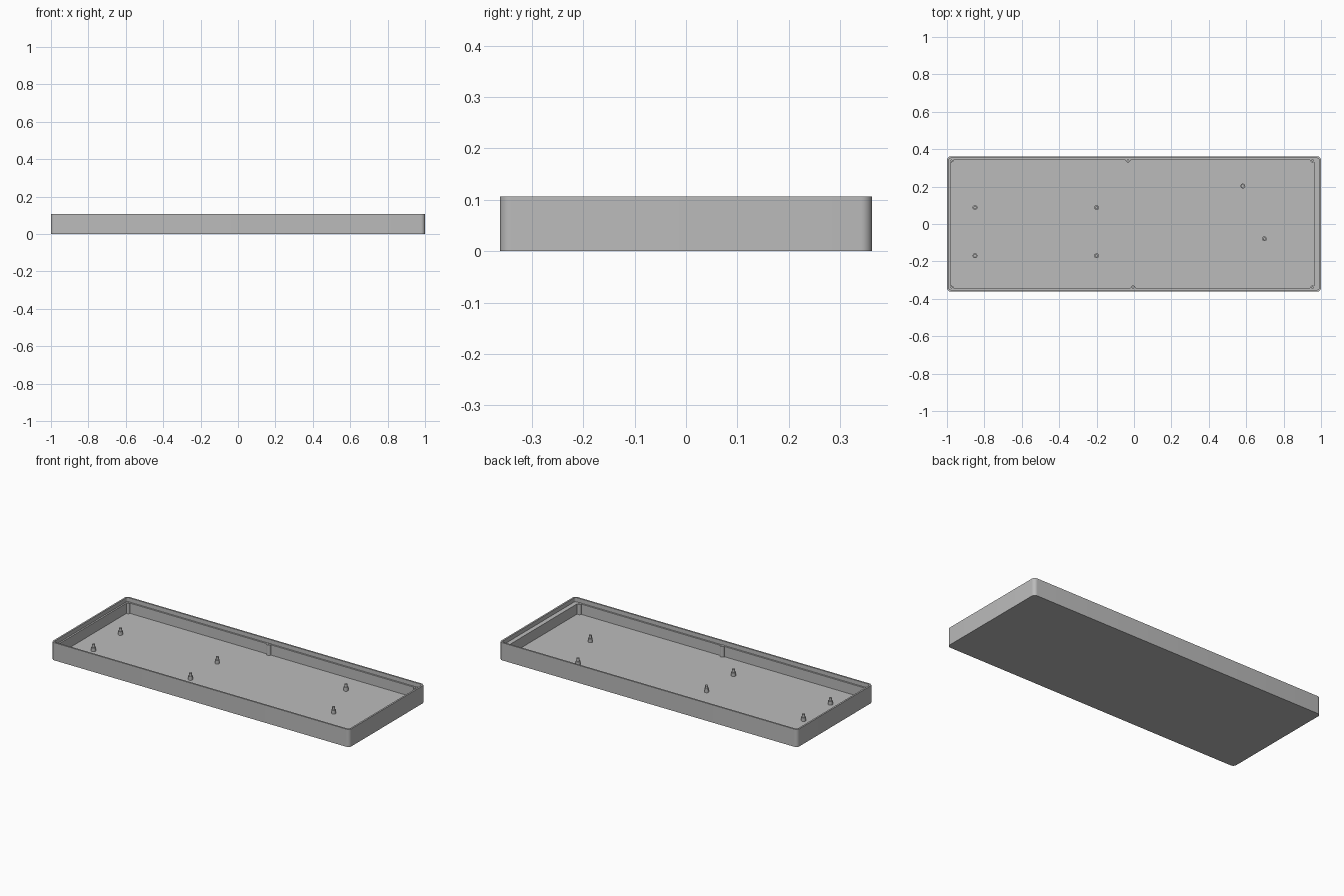
import bpy, bmesh
from math import sin, cos, pi

cube = bpy.data.objects.get("Cube")
if cube:
    bpy.data.objects.remove(cube)

HX, HY, TOP = 1.0, 0.362, 0.107
FLOOR, LEDGE = 0.02, 0.082

grey = bpy.data.materials.new("plain grey")
grey.use_nodes = True
COLOUR = (0.5, 0.5, 0.5, 1)
grey.diffuse_color = COLOUR
grey.node_tree.nodes["Principled BSDF"].inputs["Base Color"].default_value = COLOUR


def circle(x, y, r, z, n=24):
    return [(x + r * cos(2 * pi * i / n), y + r * sin(2 * pi * i / n), z) for i in range(n)]


def rounded_rect(x0, x1, y, r, z, n=8):
    """Ring of points around a rectangle with rounded corners."""
    corners = [(x1 - r, y - r), (x0 + r, y - r), (x0 + r, r - y), (x1 - r, r - y)]
    ring = []
    for c, (cx, cy) in enumerate(corners):
        for i in range(n + 1):
            a = pi / 2 * (c + i / n)
            ring.append((cx + r * cos(a), cy + r * sin(a), z))
    return ring


def loft(name, rings):
    """Skin successive rings and close both ends."""
    bm = bmesh.new()
    loops = [[bm.verts.new(p) for p in ring] for ring in rings]
    n = len(loops[0])
    for a, b in zip(loops, loops[1:]):
        for i in range(n):
            j = (i + 1) % n
            bm.faces.new((a[i], a[j], b[j], b[i]))
    bm.faces.new(loops[0][::-1])
    bm.faces.new(loops[-1])
    bmesh.ops.recalc_face_normals(bm, faces=bm.faces)
    mesh = bpy.data.meshes.new(name)
    bm.to_mesh(mesh)
    bm.free()
    mesh.materials.append(grey)
    obj = bpy.data.objects.new(name, mesh)
    bpy.context.collection.objects.link(obj)
    bpy.ops.object.select_all(action="DESELECT")
    obj.select_set(True)
    bpy.context.view_layer.objects.active = obj
    bpy.ops.object.shade_smooth_by_angle(angle=pi / 6)
    return obj


# Open tray: outer shell, thin lip, lid ledge (wider at the +x end), floor
lip, wall, wide = 0.01, 0.02, 0.037
loft("tray", [
    rounded_rect(-HX, HX, HY, 0.022, 0),
    rounded_rect(-HX, HX, HY, 0.022, TOP),
    rounded_rect(-HX + lip, HX - lip, HY - lip, 0.012, TOP),
    rounded_rect(-HX + lip, HX - lip, HY - lip, 0.012, LEDGE),
    rounded_rect(-HX + wall, HX - wide, HY - wall, 0.003, LEDGE),
    rounded_rect(-HX + wall, HX - wide, HY - wall, 0.003, FLOOR),
])

# Screw bosses against the walls, each with a blind hole
for x, y in [(-0.977, 0.342), (-0.977, -0.342), (0.955, 0.342), (0.955, -0.342),
             (-0.032, 0.342), (-0.005, -0.342)]:
    loft("screw_boss", [circle(x, y, 0.013, FLOOR - 0.005), circle(x, y, 0.013, LEDGE + 0.001),
                        circle(x, y, 0.005, LEDGE + 0.001), circle(x, y, 0.005, LEDGE - 0.03)])

# Board standoffs: a wide foot with a slim locating pin
for x, y in [(-0.85, 0.088), (-0.85, -0.17), (-0.2, 0.088), (-0.2, -0.17),
             (0.582, 0.203), (0.697, -0.079)]:
    loft("standoff", [circle(x, y, 0.013, FLOOR - 0.005), circle(x, y, 0.013, FLOOR + 0.022),
                      circle(x, y, 0.008, FLOOR + 0.022), circle(x, y, 0.008, FLOOR + 0.04)])
